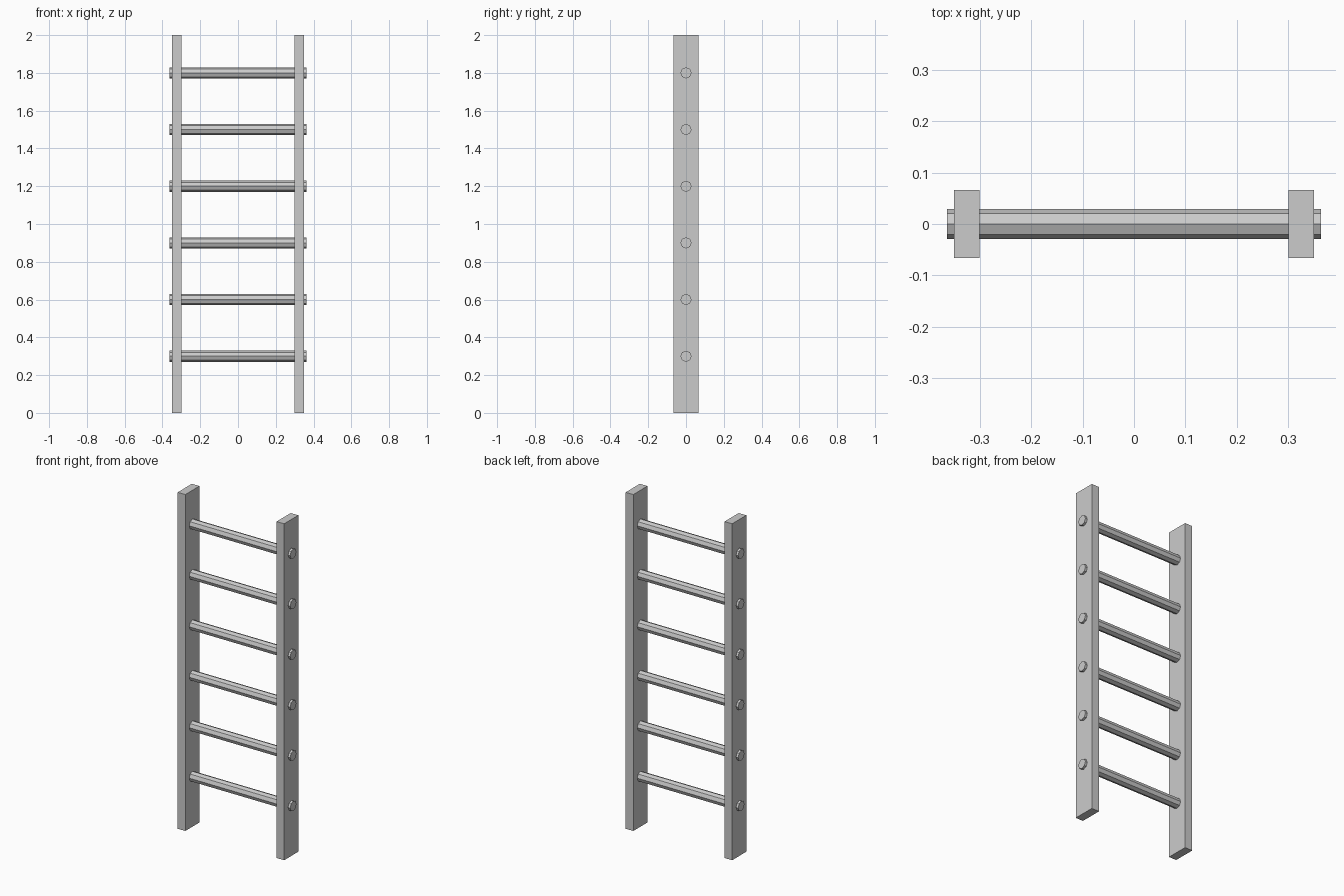
import bpy
import math

if "Cube" in bpy.data.objects:
    bpy.data.objects.remove(bpy.data.objects["Cube"])

# Side rails
for name, side in (("left_rail", -1), ("right_rail", 1)):
    bpy.ops.mesh.primitive_cube_add(size=1, location=(side * 0.325, 0, 1))
    rail = bpy.context.object
    rail.name = name
    rail.scale = (0.05, 0.133, 2)
    bpy.ops.object.transform_apply(location=False, rotation=False, scale=True)

# Octagonal rungs passing through both rails
for i in range(6):
    bpy.ops.mesh.primitive_cylinder_add(
        vertices=8, radius=0.0295, depth=0.727,
        location=(0, 0, 0.3 * (i + 1)), rotation=(0, math.pi / 2, 0))
    bpy.context.object.name = f"rung_{i + 1}"
